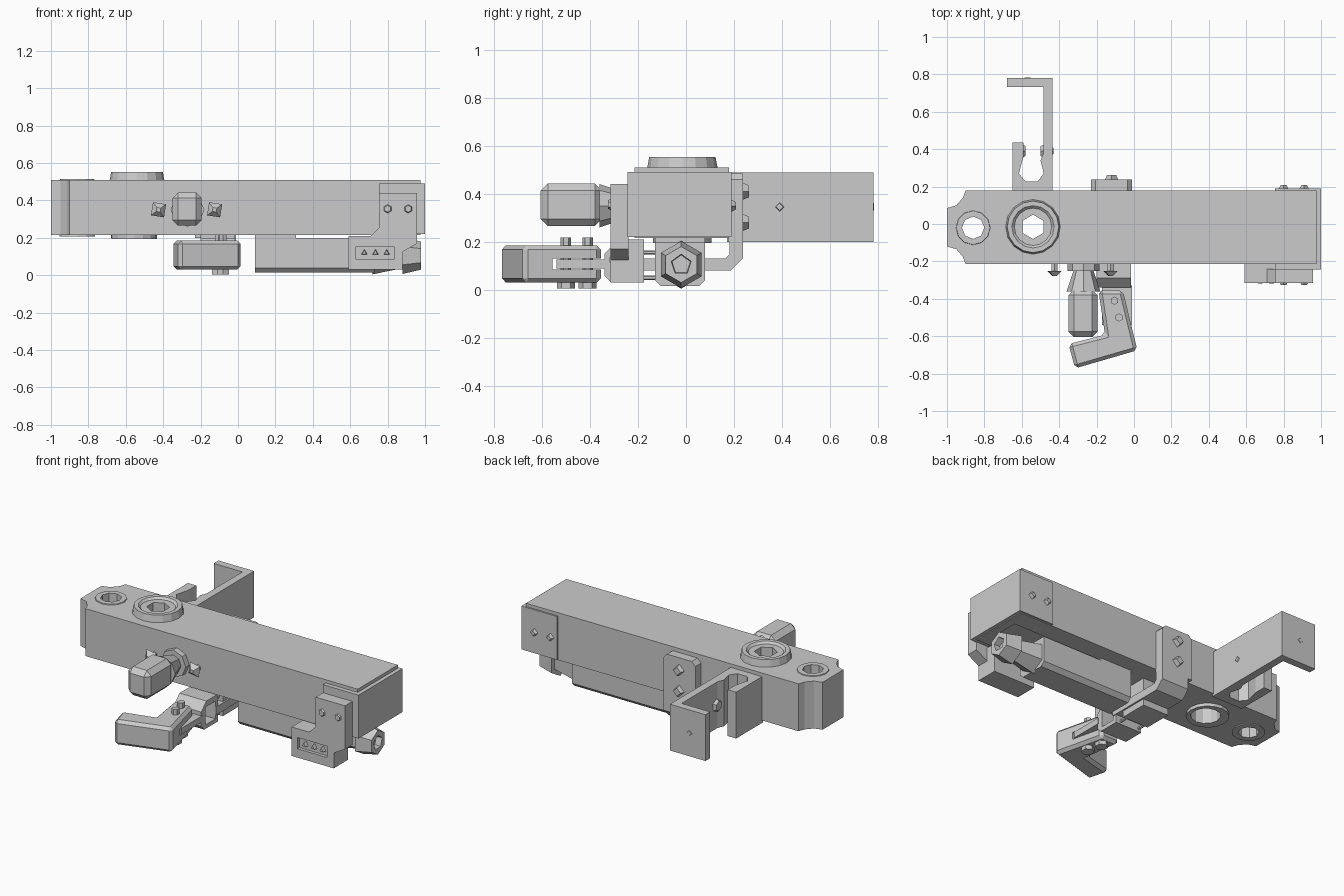
import bpy, bmesh
from math import pi
from mathutils import Vector, Matrix

# Maps profile axes (u, v, depth) to world axes
PLANES = {
    'XY': lambda u, v, d: (u, v, d),
    'XZ': lambda u, v, d: (u, d, v),
    'YZ': lambda u, v, d: (d, u, v),
}


def finish(name, bm, bevel=0):
    bmesh.ops.recalc_face_normals(bm, faces=bm.faces)
    me = bpy.data.meshes.new(name)
    bm.to_mesh(me)
    bm.free()
    ob = bpy.data.objects.new(name, me)
    bpy.context.collection.objects.link(ob)
    if bevel:
        m = ob.modifiers.new("bevel", 'BEVEL')
        m.width, m.segments = bevel, 1
    return ob


def prism(name, pts, plane, d0, d1, bevel=0):
    """Extrude a closed profile between two depths."""
    bm = bmesh.new()
    f = PLANES[plane]
    face = bm.faces.new([bm.verts.new(f(u, v, d0)) for u, v in pts])
    ext = bmesh.ops.extrude_face_region(bm, geom=[face])
    move = Vector(f(0, 0, d1 - d0))
    for e in ext['geom']:
        if isinstance(e, bmesh.types.BMVert):
            e.co += move
    return finish(name, bm, bevel)


def box(name, x, y, z, bevel=0):
    return prism(name, [(x[0], y[0]), (x[1], y[0]), (x[1], y[1]), (x[0], y[1])],
                 'XY', z[0], z[1], bevel)


def rod(name, a, b, r1, r2=None, sides=6, spin=0):
    """Tapered cylinder from point a to point b."""
    a, b = Vector(a), Vector(b)
    d = b - a
    bm = bmesh.new()
    mat = (Matrix.Translation((a + b) / 2) @ d.to_track_quat('Z', 'Y').to_matrix().to_4x4()
           @ Matrix.Rotation(spin, 4, 'Z'))
    bmesh.ops.create_cone(bm, cap_ends=True, segments=sides, radius1=r1,
                          radius2=r1 if r2 is None else r2, depth=d.length, matrix=mat)
    return finish(name, bm)


def cut(ob, *cutters):
    for c in cutters:
        m = ob.modifiers.new("cut", 'BOOLEAN')
        m.operation, m.object, m.solver = 'DIFFERENCE', c, 'EXACT'
        c.hide_render = True
        c.hide_set(True)


# Main beam with notched left end
beam = prism("main_beam", [
    (0.975, -0.215), (0.975, 0.18), (-0.9, 0.18), (-0.915, 0.14), (-0.95, 0.1), (-1, 0.085),
    (-1, -0.12), (-0.95, -0.135), (-0.915, -0.175), (-0.9, -0.215)], 'XY', 0.215, 0.51)
small_hole = rod("small_hole_cutter", (-0.86, -0.02, 0), (-0.86, -0.02, 1), 0.06, sides=8)
hex_hole = rod("hex_hole_cutter", (-0.54, -0.015, 0), (-0.54, -0.015, 1), 0.065)
wide_hole = rod("wide_hole_cutter", (-0.54, -0.015, 0), (-0.54, -0.015, 0.45), 0.085, sides=12)
slot = box("underside_slot_cutter", (0.32, 0.93), (-0.1, 0.06), (0.1, 0.24))
cut(beam, small_hole, hex_hole, wide_hole, slot)

# Collars around the two vertical holes
collar = rod("top_collar", (-0.54, -0.015, 0.5), (-0.54, -0.015, 0.553), 0.148, 0.138, 16)
dish = rod("dish_cutter", (-0.54, -0.015, 0.54), (-0.54, -0.015, 0.6), 0.1, 0.16, 16)
cut(collar, hex_hole, dish)
under = rod("bottom_collar", (-0.555, -0.015, 0.195), (-0.555, -0.015, 0.23), 0.122, sides=16)
cut(under, wide_hole)
for nm, z0, z1 in (("top_eyelet", 0.5, 0.515), ("bottom_eyelet", 0.208, 0.23)):
    cut(rod(nm, (-0.86, -0.02, z0), (-0.86, -0.02, z1), 0.095, 0.09, 12), small_hole)

# End cap: two side plates and an end plate
box("end_plate", (0.97, 1.0), (-0.243, 0.19), (0.22, 0.49))
box("end_cap_front", (0.755, 0.98), (-0.243, -0.2), (0.22, 0.49))
box("end_cap_back", (0.755, 0.98), (0.17, 0.19), (0.22, 0.49))
for i, (y, z) in enumerate([(-0.05, 0.35), (-0.025, 0.38), (-0.005, 0.35), (-0.025, 0.32)]):
    rod(f"end_screw_{i}", (0.99, y, z), (1.0, y, z), 0.018, 0.012, 4)

# Stepped side bracket at the right front
side = prism("side_bracket", [
    (0.755, 0.44), (0.958, 0.44), (0.958, 0.17), (0.88, 0.125), (0.88, 0.03), (0.59, 0.03),
    (0.59, 0.21), (0.71, 0.21), (0.755, 0.255)], 'XZ', -0.315, -0.24)
recess = box("recess_cutter", (0.63, 0.835), (-0.4, -0.295), (0.085, 0.155))
cut(side, recess)
box("side_bracket_foot", (0.59, 0.88), (-0.245, -0.175), (0.03, 0.21))
for i in range(3):
    x = 0.675 + i * 0.06
    rod(f"recess_screw_{i}", (x, -0.29, 0.12), (x, -0.318, 0.12), 0.02, 0.014, 3)
for x in (0.8, 0.91):
    rod("bracket_bolt", (x, -0.3, 0.355), (x, -0.325, 0.355), 0.03, 0.018, 6)
    rod("cap_bolt", (x, 0.18, 0.35), (x, 0.208, 0.35), 0.03, 0.015, 4)

# Lower tube housing with hexagonal tip
h = [(-0.13, 0.2), (-0.13, 0.04), (-0.105, 0.015), (0.055, 0.015), (0.08, 0.04), (0.08, 0.2)]
prism("tube_housing", h, 'YZ', 0.09, 0.73)
box("housing_top", (0.09, 0.31), (-0.13, 0.08), (0.19, 0.22))
rod("tube_neck", (0.72, -0.02, 0.105), (0.89, -0.02, 0.105), 0.1, 0.065, 6)
tip = rod("tube_tip", (0.88, -0.02, 0.105), (0.978, -0.02, 0.105), 0.098, 0.075, 6)
cut(tip, rod("tip_cutter", (0.94, -0.02, 0.105), (1.1, -0.02, 0.105), 0.04, 0.055, 5))

# Strap running down the back and below the beam
prism("strap_plate", [(-0.23, 0.2), (-0.23, 0.46), (-0.205, 0.485), (-0.035, 0.485),
                      (-0.01, 0.46), (-0.01, 0.2)], 'XZ', 0.175, 0.237)
prism("strap_bend", [(0.237, 0.21), (0.237, 0.13), (0.185, 0.08), (-0.2, 0.08), (-0.2, 0.13),
                     (0.165, 0.13), (0.182, 0.15), (0.182, 0.21)], 'YZ', -0.2, -0.01)
for z in (0.41, 0.28):
    rod("strap_bolt", (-0.12, 0.22, z), (-0.12, 0.262, z), 0.042, 0.025, 4)
    # Rods linking strap and pivot
for z in (0.05, 0.155):
    for x in (-0.18, -0.05):
        rod("link_rod", (x, -0.2, z), (x, 0, z), 0.009)
box("strap_hanger", (-0.2, -0.02), (-0.12, 0.06), (0.04, 0.22))

# Hollow pivot block and the tongue that enters the lever
pivot = prism("pivot_block", [(-0.175, 0.2), (-0.29, 0.2), (-0.34, 0.15), (-0.34, 0.06),
                             (-0.31, 0.03), (-0.175, 0.03)], 'YZ', -0.2, -0.015)
cut(pivot, box("pivot_cutter", (-0.3, 0.1), (-0.3, -0.2), (0.055, 0.165)))
box("pivot_tongue", (-0.17, -0.012), (-0.54, -0.33), (0.088, 0.126))

# Forked lever
lever = prism("lever", [(-0.19, -0.355), (-0.06, -0.355), (0.018, -0.675), (-0.315, -0.772),
                        (-0.35, -0.642), (-0.155, -0.592)], 'XY', 0.03, 0.185, 0.018)
cut(lever, box("fork_cutter", (-0.4, 0.2), (-0.555, -0.3), (0.085, 0.13)))
for x, y in ((-0.105, -0.41), (-0.08, -0.5)):
    rod("lever_bolt", (x, y, 0.02), (x, y, 0.218), 0.022, sides=6)
    rod("lever_bolt_head", (x, y, 0.005), (x, y, 0.035), 0.038, sides=6)

# Side knob with neck and flange
rod("knob_flange", (-0.27, -0.2, 0.35), (-0.27, -0.25, 0.35), 0.085, sides=8)
rod("knob_neck", (-0.27, -0.24, 0.35), (-0.27, -0.36, 0.35), 0.05, 0.09, 8)
box("knob", (-0.35, -0.195), (-0.605, -0.35), (0.265, 0.443), 0.03)
for x in (-0.425, -0.125):
    rod("knob_screw_shank", (x, -0.2, 0.35), (x, -0.26, 0.35), 0.02, sides=6)
    rod("knob_screw_head", (x, -0.25, 0.35), (x, -0.278, 0.35), 0.05, 0.015, 4, pi / 5)

# Rear hook
prism("rear_hook", [
    (-0.68, 0.78), (-0.435, 0.78), (-0.435, 0.17), (-0.65, 0.17), (-0.65, 0.435), (-0.592, 0.435),
    (-0.592, 0.36), (-0.615, 0.27), (-0.58, 0.227), (-0.515, 0.227), (-0.483, 0.27),
    (-0.5, 0.34), (-0.483, 0.38), (-0.483, 0.733), (-0.68, 0.733)], 'XY', 0.2, 0.488)
for y in (0.39,):
    rod("hook_pad_left", (-0.6, y, 0.345), (-0.58, y, 0.345), 0.045, 0.03, 6)
    rod("hook_pad_right", (-0.475, y, 0.345), (-0.5, y, 0.345), 0.045, 0.03, 6)
    rod("hook_screw", (-0.44, y, 0.345), (-0.43, y, 0.345), 0.022, 0.015, 4)
rod("hook_end_screw", (-0.57, 0.77, 0.345), (-0.57, 0.783, 0.345), 0.025, 0.015, 4)
